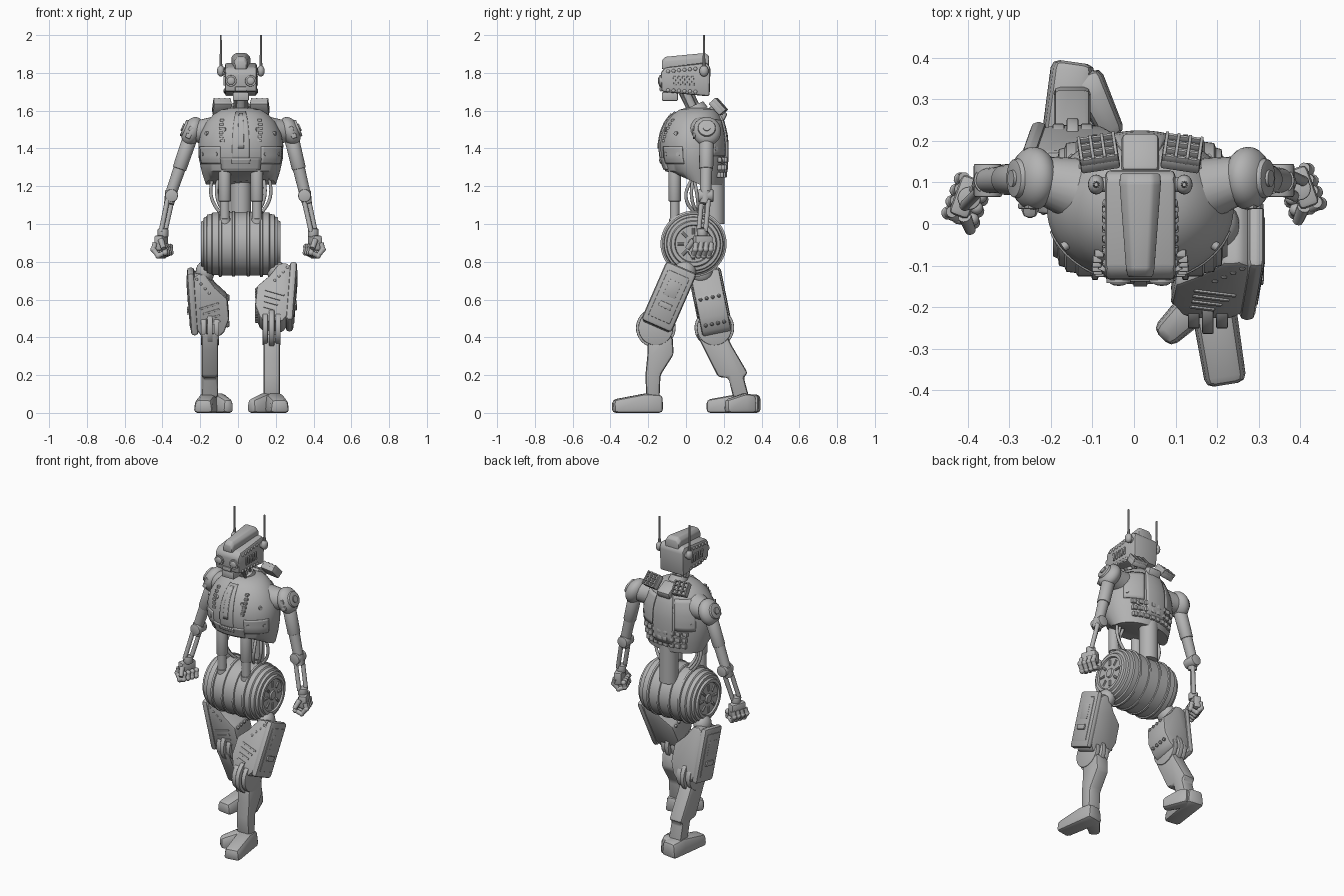
import bpy, bmesh
from math import sin, cos, pi, radians
from mathutils import Matrix, Vector

if "Cube" in bpy.data.objects:
    bpy.data.objects.remove(bpy.data.objects["Cube"])
grey = bpy.data.materials.new("plain grey")
grey.use_nodes = True
grey.diffuse_color = (0.45, 0.45, 0.45, 1)
grey.node_tree.nodes["Principled BSDF"].inputs["Base Color"].default_value = grey.diffuse_color
CX = 0.015  # body centre line
SIDES = (("left", 1), ("right", -1))
HOME = Matrix.Identity(4)

def finish(name, bm, bevel=0, mat=HOME):
    bmesh.ops.recalc_face_normals(bm, faces=bm.faces)
    if bevel:
        edges = [e for e in bm.edges if e.calc_face_angle(0) > 0.5]
        bmesh.ops.bevel(bm, geom=edges, offset=bevel, segments=2, profile=0.5, affect='EDGES', clamp_overlap=True)
    bm.transform(mat)
    me = bpy.data.meshes.new(name)
    bm.to_mesh(me)
    bm.free()
    me.materials.append(grey)
    me.shade_smooth()
    me.set_sharp_from_angle(angle=radians(35))
    ob = bpy.data.objects.new(name, me)
    bpy.context.collection.objects.link(ob)
    return ob

def box(name, loc, size, rx=0, bevel=0.006, mat=HOME, ry=0):
    bm = bmesh.new()
    bmesh.ops.create_cube(bm, size=1, matrix=Matrix.Diagonal((*size, 1)))
    finish(name, bm, bevel, mat @ Matrix.Translation(loc) @ Matrix.Rotation(rx, 4, 'X') @ Matrix.Rotation(ry, 4, 'Y'))

def tube(name, p, q, r1, r2=None, n=24, bevel=0, mat=HOME):
    p, q = Vector(p), Vector(q)
    bm = bmesh.new()
    bmesh.ops.create_cone(bm, cap_ends=True, segments=n, radius1=r1, radius2=r2 or r1, depth=(q - p).length)
    finish(name, bm, bevel, mat @ Matrix.Translation((p + q) / 2) @ (q - p).to_track_quat('Z', 'Y').to_matrix().to_4x4())

def ball(name, loc, size, n=12, mat=HOME):
    bm = bmesh.new()
    bmesh.ops.create_uvsphere(bm, u_segments=n, v_segments=n // 2, radius=1)
    finish(name, bm, 0, mat @ Matrix.Translation(loc) @ Matrix.Diagonal((*size, 1)))

def loft(name, rings, bevel=0, mat=HOME):
    bm = bmesh.new()
    loops = [[bm.verts.new(p) for p in ring] for ring in rings]
    n = len(loops[0])
    for a, b in zip(loops, loops[1:]):
        for i in range(n):
            bm.faces.new((a[i], a[(i + 1) % n], b[(i + 1) % n], b[i]))
    bm.faces.new(loops[0])
    bm.faces.new(loops[-1])
    finish(name, bm, bevel, mat)

def prism(name, pts, x0, x1, bevel):
    loft(name, [[(x, y, z) for y, z in pts] for x in (x0, x1)], bevel)

def cable(name, pts, r):
    cu = bpy.data.curves.new(name, 'CURVE')
    cu.dimensions, cu.bevel_depth, cu.resolution_u = '3D', r, 6
    sp = cu.splines.new('BEZIER')
    sp.bezier_points.add(len(pts) - 1)
    for bp, p in zip(sp.bezier_points, pts):
        bp.co = p
        bp.handle_left_type = bp.handle_right_type = 'AUTO'
    cu.materials.append(grey)
    bpy.context.collection.objects.link(bpy.data.objects.new(name, cu))

# Torso shell: elliptical sections as height, centre y, half width, half depth
ROWS = [(1.21, .07, .185, .125), (1.28, .05, .208, .16), (1.35, .04, .223, .175), (1.42, .038, .225, .178), (1.48, .04, .213, .17),
        (1.54, .045, .182, .15), (1.58, .053, .145, .125), (1.605, .06, .105, .095), (1.615, .06, .06, .06)]

def shell(a, z, out=0.0):
    lo, hi = next(pair for pair in zip(ROWS, ROWS[1:]) if z <= pair[1][0])
    t = (z - lo[0]) / (hi[0] - lo[0])
    cy, rx, ry = (u + (v - u) * t for u, v in zip(lo[1:], hi[1:]))
    return Vector((CX + (rx + out) * sin(a), cy - (ry + out) * cos(a), z))

def patch(name, a0, a1, z0, z1, thick):
    bm = bmesh.new()
    grid = [[bm.verts.new(shell(a0 + (a1 - a0) * i / 10, z0 + (z1 - z0) * j / 8)) for i in range(11)] for j in range(9)]
    for r, s in zip(grid, grid[1:]):
        for i in range(10):
            bm.faces.new((r[i], r[i + 1], s[i + 1], s[i]))
    mod = finish(name, bm).modifiers.new("thickness", 'SOLIDIFY')
    mod.thickness, mod.offset = thick, 0

rings = [[shell(2 * pi * i / 56, row[0]) for i in range(56)] for row in ROWS]
for i, p in enumerate(rings[0]):
    p.z += 0.055 * max(0, cos(2 * pi * i / 56))
loft("torso_shell", rings)
patch("chest_strip", -.2, .2, 1.33, 1.59, .014)
patch("chest_strip_inlay", -.07, .07, 1.4, 1.58, .022)
patch("belly_plate", -.5, .5, 1.29, 1.35, .014)
patch("belly_badge", -.22, .22, 1.325, 1.345, .024)
patch("back_spine_plate", pi - .3, pi + .3, 1.27, 1.59, .02)
box("collar_block", (CX, .165, 1.585), (.09, .1, .05), radians(-25), .012)
for side, s in SIDES:
    patch(side + "_belly_band", s * .5, s * 1.25, 1.32, 1.41, .01)
    patch(side + "_back_panel", pi - s * .95, pi - s * .36, 1.36, 1.55, .01)
    for a, z in ((.62, 1.37), (1.1, 1.37), (.45, 1.5), (1.0, 1.48), (2.3, 1.4), (2.6, 1.33)):
        tube(side + "_torso_rivet", shell(s * a, z, -.02), shell(s * a, z, .008), .011, n=12)
    for i in range(6):
        box(side + "_chest_clip", shell(s * (.46 + .03 * i), 1.44 + i * .022), (.022, .018, .014), bevel=.002)
    for i in range(4):
        for z in (1.26, 1.3, 1.34):
            box(side + "_back_stud", shell(pi - s * (.09 + .19 * i), z), (.03, .022, .028), bevel=.004)
    # Slatted vent tilted back over the shoulder blade
    vent = Matrix.Translation((CX + s * .1, .165, 1.615)) @ Matrix.Rotation(s * -.15, 4, 'Z') @ Matrix.Rotation(radians(-48), 4, 'X')
    box(side + "_vent_block", (0, 0, 0), (.095, .085, .03), mat=vent)
    for x in (-.042, -.014, .014, .042):
        box(side + "_vent_rib", (x, 0, .022), (.008, .085, .022), bevel=.002, mat=vent)
    for y in (-.038, -.013, .013, .038):
        box(side + "_vent_slat", (0, y, .02), (.09, .008, .018), bevel=.002, mat=vent)

# Neck and head
tube("neck", (CX, .06, 1.56), (CX, -.01, 1.7), .03)
tube("neck_collar", (CX, .06, 1.595), (CX, .045, 1.63), .06, .05)
prism("head", [(-.13, 1.7), (-.135, 1.8), (-.11, 1.83), (.11, 1.855), (.13, 1.83), (.125, 1.675)], CX - .085, CX + .085, .014)
CREST = ((-.128, .03, 1.865), (-.11, .034, 1.885), (.1, .05, 1.905), (.122, .048, 1.89))
loft("head_crest", [[(CX + w * k, y, z) for k, z in ((-1, 1.82), (-1, top - .02), (-.6, top), (.6, top), (1, top - .02), (1, 1.82))]
                    for y, w, top in CREST], .006)
box("jaw", (CX, -.085, 1.675), (.085, .085, .045))
box("mouth_plate", (CX, -.133, 1.715), (.06, .012, .025), bevel=.004)
for side, s in SIDES:
    for y in (-.03, .03):
        tube(side + "_neck_rod", (CX + s * .033, .05 + y, 1.59), (CX + s * .027, y, 1.7), .009, n=10)
    tube(side + "_eye_ring", (CX + s * .052, -.11, 1.758), (CX + s * .052, -.142, 1.758), .032, .029)
    ball(side + "_eye_lens", (CX + s * .052, -.141, 1.758), (.021, .008, .021), 20)
    for i in range(6):
        for z in (1.808 + .0026 * i, 1.708 - .0015 * i):
            ball(side + "_head_stud", (CX + s * .085, -.095 + .029 * i, z), (.006, .01, .01))
    for i in range(5):
        box(side + "_head_louver", (CX + s * .085, -.06 + .024 * i, 1.758), (.014, .013, .05), .1, .003)
    ear = CX + s * .106
    tube(side + "_ear_stub", (CX + s * .07, .095, 1.805), (ear, .095, 1.805), .018)
    ball(side + "_ear", (ear, .095, 1.81), (.02, .024, .03), 20)
    tube(side + "_antenna_base", (ear, .095, 1.82), (ear, .095, 1.9), .009, .006, 10)
    tube(side + "_antenna", (ear, .095, 1.89), (ear, .095, 2), .006, .005, 10)

# Pelvis drum: lathed along x from offset and radius pairs
half = [(.03, .168), (.033, .174), (.045, .174), (.048, .168), (.1, .168), (.103, .175), (.115, .175), (.118, .166), (.15, .166),
        (.155, .158), (.178, .155), (.182, .144), (.196, .14), (.198, .124), (.21, .118), (.21, .1), (.2, .096), (.2, .03), (.208, .025)]
profile = [(-x, r) for x, r in reversed(half)] + half
loft("pelvis_drum", [[(CX + x, .04 + r * cos(pi * i / 28), .895 + r * sin(pi * i / 28)) for i in range(56)] for x, r in profile])

# Waist: spine column, pistons and cables, with drum hub details
tube("spine_column", (CX, .15, 1.0), (CX, .15, 1.28), .055, n=28)
for side, s in SIDES:
    x = CX + s * .085
    tube(side + "_waist_piston", (x, -.06, .98), (x, -.06, 1.2), .026)
    tube(side + "_waist_sleeve", (x, -.06, 1.12), (x, -.06, 1.32), .033, bevel=.004)
    tube(side + "_piston_foot", (x, -.055, .97), (x, -.06, 1.03), .036, .03)
    for k in range(3):
        cable(side + "_waist_cable", [(CX + s * (.15 - .03 * k), .04, 1.26), (CX + s * (.155 - .03 * k), .06 - .03 * k, 1.14),
                                      (CX + s * (.09 - .02 * k), .07, 1.03)], .009)
    for k in range(8):
        c, d = cos(k * pi / 4), sin(k * pi / 4)
        tube(side + "_drum_spoke", (CX + s * .2, .04 + .05 * c, .895 + .05 * d), (CX + s * .2, .04 + .085 * c, .895 + .085 * d), .008, n=8)

# Arms: shoulder, elbow and wrist points, then hand turn
ARMS = (("left", 1, .35, (.275, .11, 1.49), (.352, .105, 1.17), (.398, .085, .96)),
        ("right", -1, -.35, (-.242, .11, 1.49), (-.352, .105, 1.17), (-.397, .062, .96)))
for side, s, turn, *joints in ARMS:
    S, E, W = map(Vector, joints)
    tube(side + "_shoulder_cone", (CX + s * .14, .08, 1.49), (S.x - s * .01, .11, 1.49), .08, .055)
    pod = Matrix.Translation(S) @ Matrix.Rotation(s * -.4, 4, 'Y')
    ball(side + "_shoulder", (0, 0, 0), (.052, .076, .08), 28, pod)
    tube(side + "_shoulder_cap", (s * .02, 0, 0), (s * .053, 0, 0), .05, .046, bevel=.004, mat=pod)
    tube(side + "_shoulder_hub", (s * .04, 0, 0), (s * .06, 0, 0), .02, mat=pod)
    for z in (-.03, .01):
        box(side + "_shoulder_slot", (s * .01, -.067, z), (.028, .014, .026), bevel=.004, mat=pod)
    tube(side + "_upper_arm_sleeve", S.lerp(E, .15), S.lerp(E, .62), .039, .037, bevel=.004)
    tube(side + "_upper_arm", S.lerp(E, .55), E, .033, .03)
    tube(side + "_elbow", E + Vector((0, -.04, -.02)), E + Vector((0, .04, -.02)), .034, bevel=.005)
    tube(side + "_elbow_cuff", E, E.lerp(W, .3), .034, .026)
    for d in (-.018, .018):
        tube(side + "_forearm_rod", E.lerp(W, .2) + Vector((d * .7, d, 0)), W + Vector((d * .6, d, 0)), .013, n=14)
    tube(side + "_wrist", W + Vector((0, 0, .015)), W - Vector((0, 0, .03)), .028, bevel=.004)
    # Closed fist
    hand = Matrix.Translation(W) @ Matrix.Rotation(turn, 4, 'Z')
    box(side + "_palm", (s * .01, 0, -.06), (.05, .1, .08), bevel=.012, mat=hand)
    for y in (-.045, -.016, .013, .042):
        pts = [(s * .028, y, -.06), (s * .036, y - .006, -.095), (s * .008, y - .008, -.128), (s * -.03, y - .006, -.112), (s * -.025, y, -.08)]
        for p, q in zip(pts, pts[1:]):
            tube(side + "_finger", p, q, .014, .013, 12, mat=hand)
            ball(side + "_knuckle", q, (.016, .016, .016), mat=hand)
    tube(side + "_thumb", (s * -.005, -.045, -.045), (s * -.03, -.072, -.09), .016, .013, 12, mat=hand)

# Legs: thigh centre, tilt, knee, shin outline, then heel and tip of each toe
LEGS = (("left", 1, (CX, -.09, .615), -23.6, (-.16, .45),
         [(-.2, .42), (-.205, .3), (-.215, .2), (-.21, .08), (-.14, .08), (-.135, .2), (-.065, .31), (-.07, .39), (-.1, .44)],
         (((.18, -.128, .058), (.222, -.387, .053)), ((.175, -.17, .05), (.067, -.275, .034)))),
        ("right", -1, (CX + .013, .13, .59), 11.5, (.15, .45),
         [(.055, .42), (.1, .33), (.17, .19), (.225, .185), (.25, .08), (.335, .08), (.305, .19), (.328, .21), (.24, .36), (.21, .42)],
         (((-.145, .39, .056), (-.185, .113, .053)), ((-.12, .36, .045), (-.048, .21, .032)))))
FRONT = [(.085, .03), (.075, -.08), (.1, -.15), (.125, -.175), (.22, -.175), (.255, -.13), (.275, .03), (.268, .14), (.24, .165), (.2, .16), (.15, .09)]
for side, s, centre, tilt, (ky, kz), shin, toes in LEGS:
    thigh = Matrix.Translation(centre) @ Matrix.Rotation(radians(tilt), 4, 'X')
    loft(side + "_thigh", [[(s * x, y, z) for x, z in FRONT] for y in (-.078, .078)], .012, thigh)
    for part, x, z, size, bevel in (("panel", .268, 0, (.04, .175, .34), .018), ("panel_raise", .282, 0, (.02, .125, .265), .006),
                                    ("panel_hatch", .289, .045, (.016, .07, .09), .004), ("panel_slat", .29, -.05, (.014, .07, .03), .002)):
        box(side + "_thigh_" + part, (s * x, 0, z), size, 0, bevel, thigh, s * .07)
    for k in range(4):
        box(side + "_thigh_louver", (s * (.15 + .01 * k), -.076, -.1 + .03 * k), (.06 + .015 * k, .014, .01), 0, .002, thigh, .3 * s)
        ball(side + "_thigh_rivet", (s * (.18 + .022 * k), -.076, .06 + .025 * k), (.008, .007, .008), 10, thigh)
        for z in (.02, -.12):
            ball(side + "_inner_rivet", (s * .085, -.05 + .033 * k, z), (.012, .01, .01), 10, thigh)
    ball(side + "_hip_joint", (CX + s * .19, centre[1] * .4 + .03, .745), (.05, .06, .06), 20)
    for dx, r in ((-.034, .092), (0, .105), (.034, .092)):
        x = CX + s * .163 + dx
        tube(side + "_knee_disc", (x - .014, ky, kz), (x + .014, ky, kz), r, n=36, bevel=.004)
    prism(side + "_shin", shin, CX + s * .12, CX + s * .208, .016)
    for part, ((hx, hy, hw), (tx, t_y, tw)) in zip(("_outer_toe", "_inner_toe"), toes):
        heel, tip = Vector((hx, hy, 0)), Vector((tx, t_y, 0))
        n = (tip - heel).normalized().cross(Vector((0, 0, 1)))
        sections = []
        for f, top in ((0, .095), (.35, .102), (1, .07)):
            c, w, up = heel.lerp(tip, f), n * (hw + (tw - hw) * f), Vector((0, 0, top))
            sections.append([c - w, c + w, c + w * .8 + up, c - w * .8 + up])
        loft(side + part, sections, .02)
